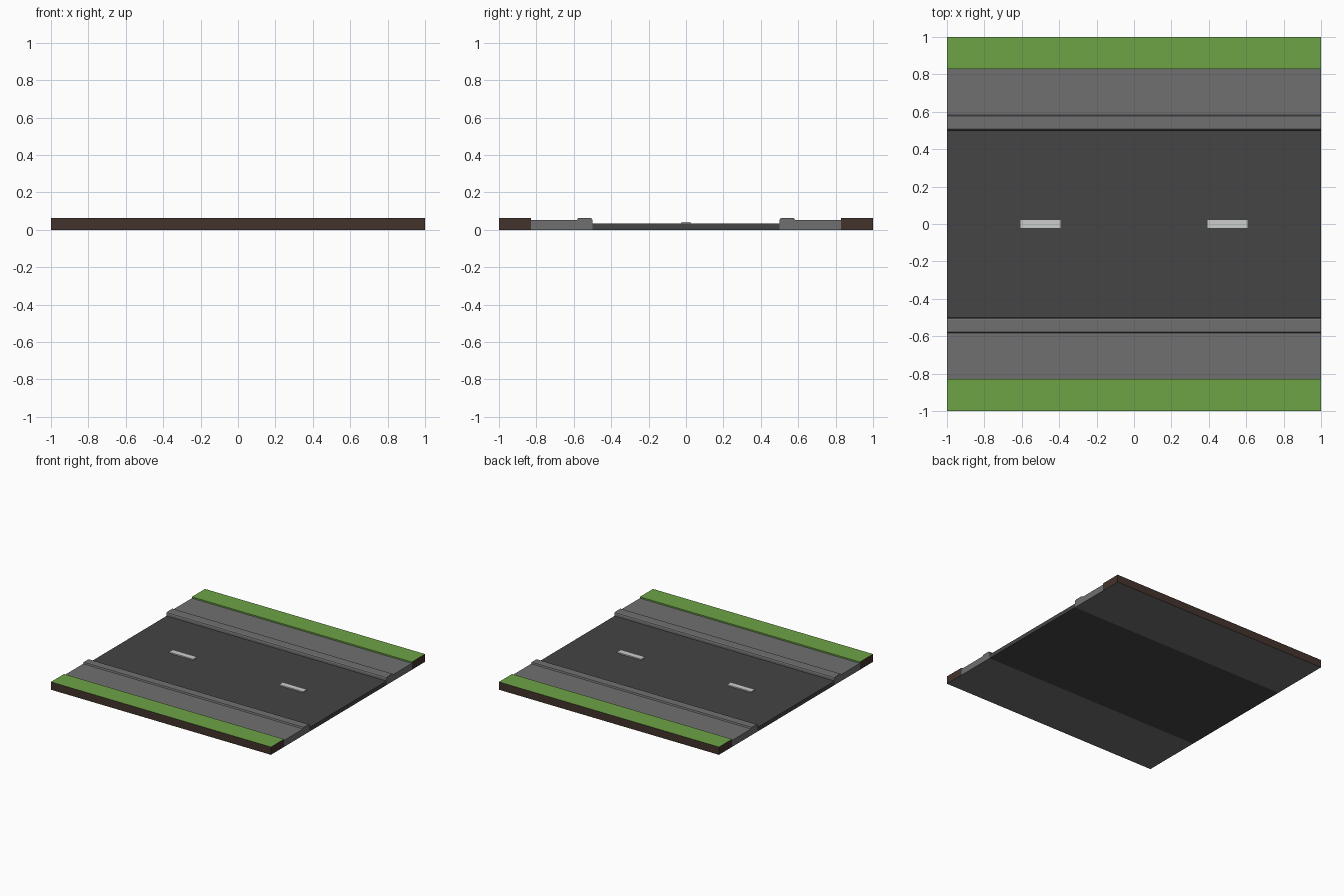
import bpy, bmesh

if "Cube" in bpy.data.objects:
    bpy.data.objects.remove(bpy.data.objects["Cube"])


def material(name, rgb):
    m = bpy.data.materials.new(name)
    m.diffuse_color = (*rgb, 1)
    m.use_nodes = True
    m.node_tree.nodes["Principled BSDF"].inputs["Base Color"].default_value = m.diffuse_color
    return m


ASPHALT = material("asphalt grey", (0.058, 0.058, 0.058))
PAVING = material("paving grey", (0.160, 0.160, 0.160))
GRASS = material("grass green", (0.155, 0.370, 0.062))
SOIL = material("soil brown", (0.057, 0.033, 0.025))
PAINT = material("line white", (0.600, 0.610, 0.600))


def extrude_x(name, profile, x0, x1, mats, rule=None):
    """Extrude a (y, z) profile along x; rule picks a material slot per face."""
    bm = bmesh.new()
    face = bm.faces.new([bm.verts.new((x0, y, z)) for y, z in profile])
    new = bmesh.ops.extrude_face_region(bm, geom=[face])["geom"]
    verts = [v for v in new if isinstance(v, bmesh.types.BMVert)]
    bmesh.ops.translate(bm, verts=verts, vec=(x1 - x0, 0, 0))
    bmesh.ops.recalc_face_normals(bm, faces=bm.faces)
    if rule:
        bm.normal_update()
        for f in bm.faces:
            f.material_index = rule(f.normal)
    me = bpy.data.meshes.new(name)
    bm.to_mesh(me)
    bm.free()
    for m in mats:
        me.materials.append(m)
    ob = bpy.data.objects.new(name, me)
    bpy.context.collection.objects.link(ob)
    return ob


def box(y0, y1, z0, z1):
    return [(y0, z0), (y1, z0), (y1, z1), (y0, z1)]


ROAD_Z, WALK_Z, TOP_Z = 0.033, 0.053, 0.064

# Roadway
extrude_x("roadway", box(-0.5, 0.5, 0, ROAD_Z), -1, 1, [ASPHALT])

for side, label in ((-1, "front"), (1, "back")):
    # Pavement with raised, softened kerb along the road
    walk = [(0.5, 0), (0.83, 0), (0.83, WALK_Z), (0.582, WALK_Z), (0.577, TOP_Z),
            (0.514, TOP_Z), (0.504, 0.060), (0.5, 0.052)]
    extrude_x(label + "_pavement", [(side * y, z) for y, z in walk], -1, 1, [PAVING])

    # Verge: green top and inner edge, brown outside and ends, grey underside
    def verge_rule(n, s=side):
        if n.z < -0.5:
            return 2
        return 0 if n.z > 0.5 or n.y * s < -0.5 else 1

    extrude_x(label + "_verge", box(side * 0.83, side, 0, TOP_Z), -1, 1,
              [GRASS, SOIL, PAVING], verge_rule)

# Centre line dashes
for x, label in ((-0.5, "left"), (0.5, "right")):
    extrude_x(label + "_dash", box(-0.025, 0.025, ROAD_Z, ROAD_Z + 0.009),
              x - 0.11, x + 0.11, [PAINT])
